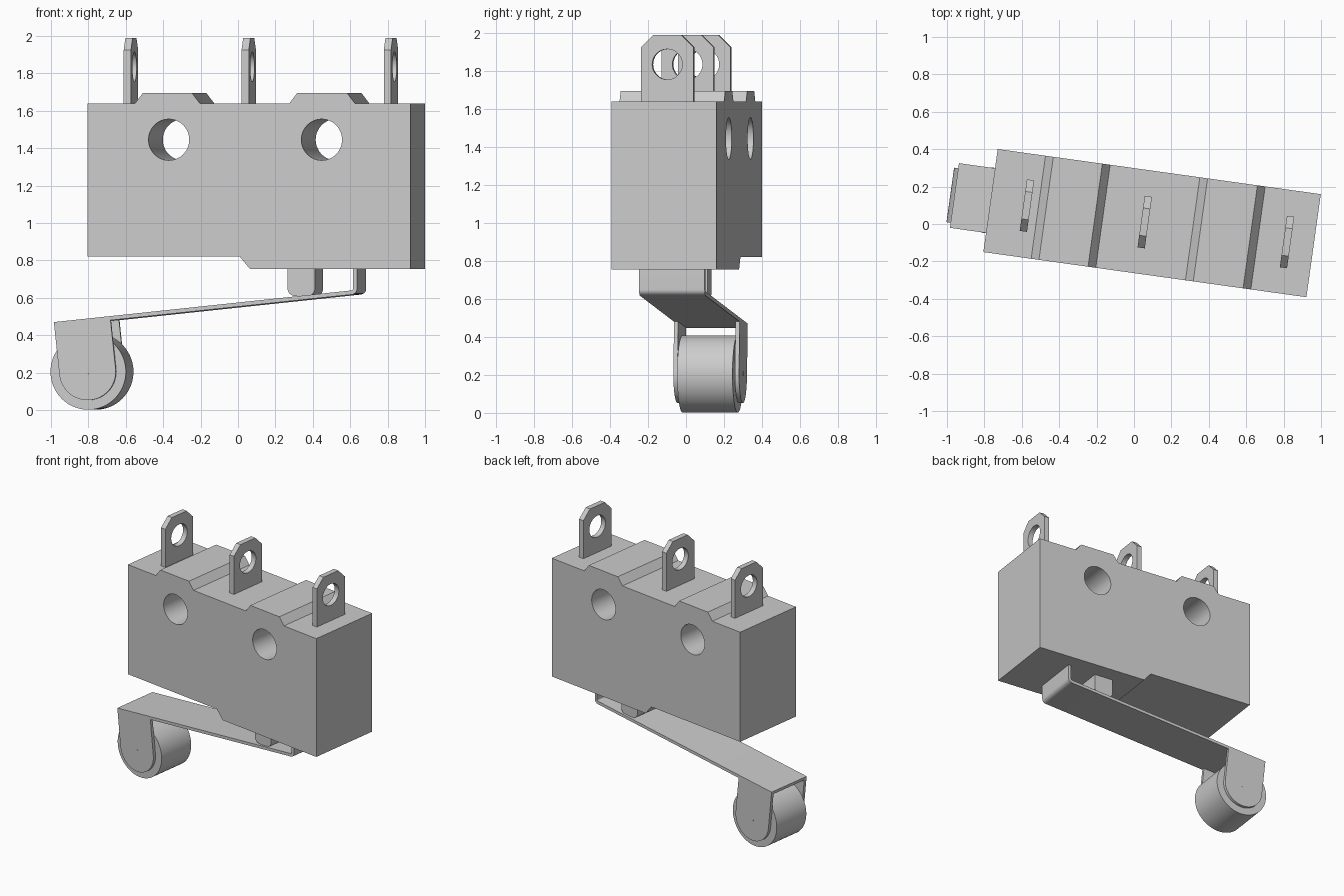
import bpy, bmesh, math
from mathutils import Vector

cube = bpy.data.objects.get("Cube")
if cube:
    bpy.data.objects.remove(cube, do_unlink=True)

YAW = math.radians(-7.95)      # the whole switch is turned about z
TILT = math.radians(6)         # slope of the lever
MID = 0.018                    # centre plane across the depth

grey = bpy.data.materials.new("light grey")
grey.use_nodes = True
COLOUR = (0.6, 0.6, 0.6, 1)
grey.diffuse_color = COLOUR
grey.node_tree.nodes["Principled BSDF"].inputs["Base Color"].default_value = COLOUR


def prism(name, profile, start, end, axis="y"):
    """Extrude a (horizontal, z) profile along y or x."""
    bm = bmesh.new()
    place = (lambda p, d: (p[0], d, p[1])) if axis == "y" else (lambda p, d: (d, p[0], p[1]))
    face = bm.faces.new([bm.verts.new(place(p, start)) for p in profile])
    moved = bmesh.ops.extrude_face_region(bm, geom=[face])["geom"]
    offset = Vector((0, end - start, 0)) if axis == "y" else Vector((end - start, 0, 0))
    bmesh.ops.translate(bm, verts=[g for g in moved if isinstance(g, bmesh.types.BMVert)], vec=offset)
    bmesh.ops.recalc_face_normals(bm, faces=bm.faces)
    mesh = bpy.data.meshes.new(name)
    bm.to_mesh(mesh)
    bm.free()
    mesh.materials.append(grey)
    obj = bpy.data.objects.new(name, mesh)
    obj.rotation_euler.z = YAW
    bpy.context.collection.objects.link(obj)
    return obj


def arc(cx, cz, r, a0, a1, n):
    return [(cx + r * math.cos(math.radians(a0 + (a1 - a0) * i / n)),
             cz + r * math.sin(math.radians(a0 + (a1 - a0) * i / n))) for i in range(n + 1)]


def disc(cx, cz, r, n=64):
    return arc(cx, cz, r, 0, 360, n)[:-1]


def cut(obj, cutter):
    bpy.context.view_layer.update()
    cutter.hide_render = True
    mod = obj.modifiers.new("hole", "BOOLEAN")
    mod.operation, mod.solver, mod.object = "DIFFERENCE", "EXACT", cutter
    bpy.context.view_layer.objects.active = obj
    bpy.ops.object.modifier_apply(modifier=mod.name)
    bpy.data.objects.remove(cutter, do_unlink=True)


def smooth(obj):
    bpy.ops.object.select_all(action="DESELECT")
    obj.select_set(True)
    bpy.context.view_layer.objects.active = obj
    bpy.ops.object.shade_smooth_by_angle(angle=math.radians(30))


parts = []

# Housing: stepped underside, two raised pads on top, two mounting holes
TOP, PAD = 1.64, 1.695
outline = [(-0.777, 0.82), (0.046, 0.82), (0.1, 0.755), (0.967, 0.755), (0.967, TOP)]
for left, right in ((0.314, 0.667), (-0.519, -0.17)):
    outline += [(right, TOP), (right - 0.042, PAD), (left + 0.042, PAD), (left, TOP)]
outline.append((-0.777, TOP))
housing = prism("housing", outline, -0.26, 0.296)
for x in (-0.337, 0.488):
    cut(housing, prism("hole_cutter", disc(x, 1.445, 0.11), -0.5, 0.5))
parts.append(housing)

# Terminals: chamfered blades with an eyelet
half, chamfer, tip = 0.139, 0.065, 1.99
blade = [(MID - half, 1.6), (MID + half, 1.6), (MID + half, tip - chamfer),
         (MID + half - chamfer, tip), (MID - half + chamfer, tip), (MID - half, tip - chamfer)]
for name, x in (("right", -0.6), ("middle", 0.036), ("left", 0.804)):
    terminal = prism(name + "_terminal", blade, x, x + 0.039, "x")
    cut(terminal, prism("eyelet_cutter", disc(MID, 1.835, 0.08, 48), x - 0.1, x + 0.1, "x"))
    parts.append(terminal)

# Plunger with a rounded lower end
plunger = [(0.287, 0.8)] + arc(0.327, 0.65, 0.04, 180, 270, 8) + \
          arc(0.395, 0.65, 0.04, 270, 360, 8) + [(0.435, 0.8)]
parts.append(prism("plunger", plunger, MID - 0.158, MID + 0.158))

# Lever: bent sheet strip running down to the roller
THICK, WIDE = 0.022, 0.1745
d = Vector((math.cos(TILT), math.sin(TILT)))
n = Vector((-math.sin(TILT), math.cos(TILT)))
heel = Vector((-0.972, 0.47))
bend = heel + d * 1.617 - n * 0.006
bend.x = 0.633
bend.y = heel.y + (bend.x - heel.x) * math.tan(TILT) + 0.0105
slope = -90 + math.degrees(TILT)
strip = [tuple(heel), tuple(heel - n * THICK)]
strip += arc(bend.x, bend.y, 0.032, slope, 0, 8) + [(0.665, 0.77), (0.643, 0.77)]
strip += arc(bend.x, bend.y, 0.010, 0, slope, 6)
parts.append(prism("lever", strip, MID - WIDE, MID + WIDE))

# Side arms of the roller fork
hub = heel + d * 0.1525 - n * 0.2825
arm = [tuple(heel), *arc(hub.x, hub.y, 0.1525, 180 + math.degrees(TILT),
                         360 + math.degrees(TILT), 32), tuple(heel + d * 0.305)]
for name, side in (("front_arm", -1), ("back_arm", 1)):
    parts.append(prism(name, arm, MID + side * WIDE, MID + side * (WIDE - THICK)))

# Roller and its axle pin
parts.append(prism("roller", disc(hub.x, hub.y, 0.2035, 72), MID - 0.147, MID + 0.147))
parts.append(prism("axle_pin", disc(hub.x, hub.y, 0.012, 16), MID - WIDE - 0.002, MID + WIDE + 0.002))

for part in parts:
    smooth(part)
